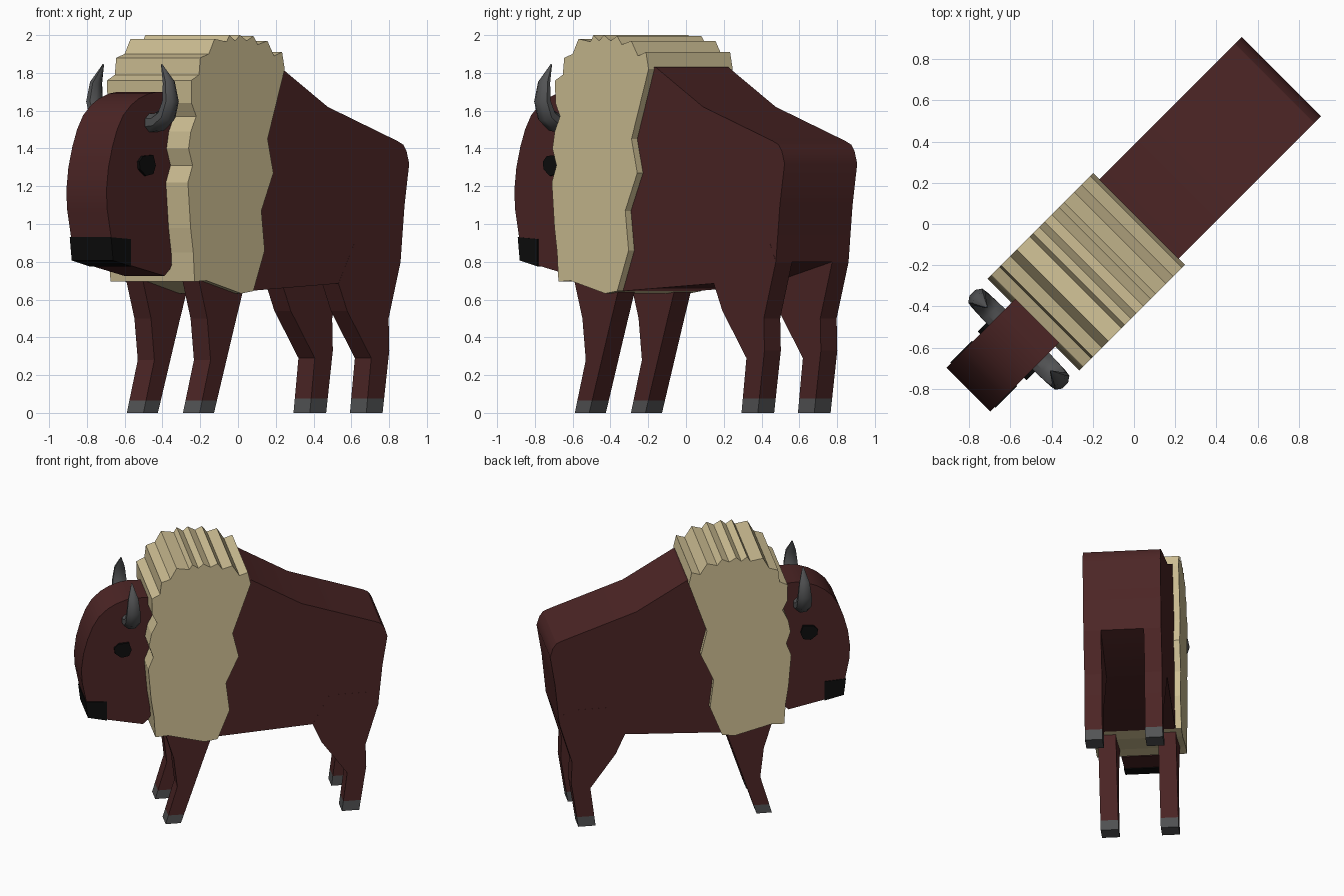
import bpy, bmesh, math
from mathutils import Vector

if "Cube" in bpy.data.objects:
    bpy.data.objects.remove(bpy.data.objects["Cube"])

S = math.sqrt(0.5)


def world(u, v, z):
    """u runs from head to rump, v towards the animal's seen flank; the body stands at 45 degrees."""
    return Vector(((u + v) * S, (u - v) * S, z))


def material(name, rgb):
    m = bpy.data.materials.new(name)
    m.diffuse_color = (*rgb, 1)
    m.use_nodes = True
    m.node_tree.nodes["Principled BSDF"].inputs["Base Color"].default_value = m.diffuse_color
    return m


BROWN = material("brown_hide", (0.072, 0.0185, 0.0185))
CREAM = material("cream_mane", (0.63, 0.53, 0.30))
GREY = material("grey_horn", (0.085, 0.087, 0.09))
BLACK = material("black", (0.004, 0.004, 0.004))


def finish(bm, name, mats, smooth=None):
    bmesh.ops.recalc_face_normals(bm, faces=bm.faces[:])
    me = bpy.data.meshes.new(name)
    bm.to_mesh(me)
    bm.free()
    for m in mats:
        me.materials.append(m)
    ob = bpy.data.objects.new(name, me)
    bpy.context.collection.objects.link(ob)
    if smooth:
        bpy.ops.object.select_all(action='DESELECT')
        ob.select_set(True)
        bpy.context.view_layer.objects.active = ob
        bpy.ops.object.shade_smooth_by_angle(angle=math.radians(smooth))
    return ob


def prism(name, profile, v0, v1, mats, smooth=None, split=None):
    """Side profile of (u, z) points, extruded from v0 to v1."""
    bm = bmesh.new()
    a = [bm.verts.new(world(u, v0, z)) for u, z in profile]
    b = [bm.verts.new(world(u, v1, z)) for u, z in profile]
    n = len(profile)
    bm.faces.new(a)
    bm.faces.new(b[::-1])
    for i in range(n):
        j = (i + 1) % n
        bm.faces.new((a[i], b[i], b[j], a[j]))
    if split:  # second material below the split height
        bmesh.ops.bisect_plane(bm, geom=bm.verts[:] + bm.edges[:] + bm.faces[:],
                               plane_co=(0, 0, split), plane_no=(0, 0, 1))
        for f in bm.faces:
            if f.calc_center_median().z < split:
                f.material_index = 1
    return finish(bm, name, mats, smooth)


# Trunk with sloping back and rounded rump
prism("body", [(-0.52, 0.72), (-0.52, 1.70), (-0.20, 1.83), (0.045, 1.83), (0.40, 1.62),
               (0.92, 1.44), (0.965, 1.42), (0.99, 1.385), (1.01, 1.32), (0.975, 1.10),
               (0.945, 0.80), (0.48, 0.685), (-0.20, 0.645)],
      -0.272, 0.272, [BROWN], 30)

# Shaggy mane: jagged slab over the shoulders
prism("mane", [(-0.597, 1.88), (-0.534, 1.90), (-0.49, 1.98), (-0.40, 1.965), (-0.378, 2.0),
               (-0.336, 1.97), (-0.30, 2.0), (-0.25, 1.97), (-0.20, 1.995), (-0.166, 1.95),
               (-0.095, 1.97), (-0.045, 1.89), (0.015, 1.91), (0.035, 1.82), (-0.093, 1.45),
               (-0.05, 1.27), (-0.14, 1.07), (-0.115, 0.86), (-0.20, 0.645), (-0.29, 0.632),
               (-0.55, 0.70), (-0.64, 0.695), (-0.65, 0.85), (-0.67, 0.98), (-0.69, 1.22),
               (-0.655, 1.31), (-0.685, 1.40), (-0.668, 1.49), (-0.628, 1.57),
               (-0.663, 1.64), (-0.665, 1.76), (-0.607, 1.79)],
      -0.315, 0.315, [CREAM])

# Head with domed brow
prism("head", [(-0.58, 1.69), (-0.75, 1.70), (-0.82, 1.69), (-0.89, 1.665), (-0.95, 1.63),
               (-1.01, 1.575), (-1.055, 1.50), (-1.09, 1.41), (-1.12, 1.30), (-1.135, 1.18),
               (-1.13, 1.08), (-1.10, 0.93), (-1.085, 0.81), (-0.955, 0.78), (-0.70, 0.725),
               (-0.66, 0.76), (-0.58, 0.90)],
      -0.15, 0.15, [BROWN], 30)

# Dark muzzle
prism("muzzle", [(-1.105, 0.93), (-1.09, 0.807), (-0.955, 0.775), (-0.955, 0.92)],
      -0.155, 0.155, [BLACK])

HIND = [(0.945, 0.80), (0.855, 0.50), (0.86, 0.33), (0.81, 0.0), (0.688, 0.0),
        (0.725, 0.29), (0.545, 0.54), (0.48, 0.685), (0.60, 0.90), (0.90, 0.90)]
FRONT = [(-0.57, 0.72), (-0.503, 0.50), (-0.478, 0.28), (-0.56, 0.0), (-0.452, 0.0),
         (-0.292, 0.48), (-0.23, 0.66), (-0.25, 0.75), (-0.55, 0.75)]
EYE = [(-0.905, 1.33), (-0.875, 1.36), (-0.80, 1.365), (-0.782, 1.31), (-0.80, 1.265),
       (-0.855, 1.255), (-0.90, 1.29)]


def horn(name, side):
    # (v, z, half depth along body, half thickness)
    path = [(0.13, 1.535, 0.062, 0.055), (0.20, 1.54, 0.060, 0.052), (0.255, 1.575, 0.057, 0.046),
            (0.285, 1.65, 0.052, 0.036), (0.272, 1.75, 0.038, 0.027), (0.218, 1.845, 0.004, 0.004)]
    bm = bmesh.new()
    rings = []
    for i, (v, z, a, b) in enumerate(path):
        p, q = path[max(i - 1, 0)], path[min(i + 1, len(path) - 1)]
        t = Vector((q[0] - p[0], q[1] - p[1])).normalized()
        ring = []
        for k in range(8):
            ang = math.tau * (k + 0.5) / 8
            c, s = a * math.cos(ang), b * math.sin(ang)
            ring.append(bm.verts.new(world(-0.79 + c, side * (v + s * t.y), z - s * t.x)))
        rings.append(ring)
    for r0, r1 in zip(rings, rings[1:]):
        for k in range(8):
            j = (k + 1) % 8
            bm.faces.new((r0[k], r0[j], r1[j], r1[k]))
    bm.faces.new(rings[0])
    bm.faces.new(rings[-1])
    finish(bm, name, [GREY], 40)


# Paired parts: legs with hooves, eyes, horns
for side, label in ((1, "right"), (-1, "left")):
    prism("hind_leg_" + label, HIND, side * 0.150, side * 0.2725, [BROWN, GREY], None, 0.075)
    prism("front_leg_" + label, FRONT, side * 0.148, side * 0.2725, [BROWN, GREY], None, 0.065)
    prism("eye_" + label, EYE, side * 0.14, side * 0.167, [BLACK])
    horn("horn_" + label, side)
